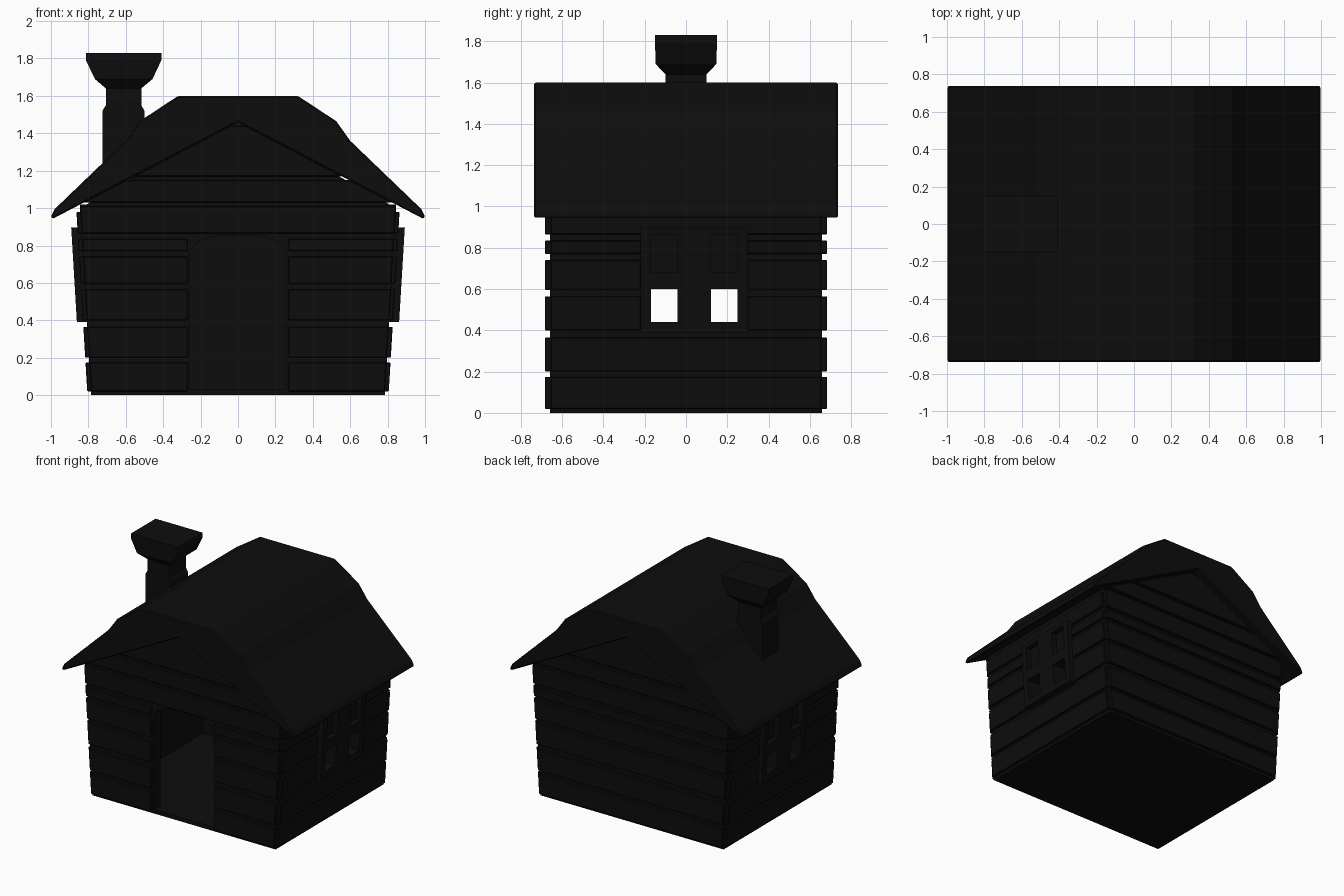
import bpy, bmesh

if "Cube" in bpy.data.objects:
    bpy.data.objects.remove(bpy.data.objects["Cube"], do_unlink=True)

charcoal = bpy.data.materials.new("charcoal")
charcoal.use_nodes = True
COLOUR = (0.004, 0.004, 0.004, 1)
charcoal.diffuse_color = COLOUR
charcoal.node_tree.nodes["Principled BSDF"].inputs["Base Color"].default_value = COLOUR


def loft(name, rings, bevel=0):
    """Closed solid through a stack of matching rings."""
    bm = bmesh.new()
    loops = [[bm.verts.new(p) for p in ring] for ring in rings]
    bm.faces.new(loops[0])
    bm.faces.new(loops[-1])
    for a, b in zip(loops, loops[1:]):
        for i in range(len(a)):
            j = (i + 1) % len(a)
            bm.faces.new((a[i], a[j], b[j], b[i]))
    bmesh.ops.recalc_face_normals(bm, faces=bm.faces)
    mesh = bpy.data.meshes.new(name)
    bm.to_mesh(mesh)
    bm.free()
    mesh.materials.append(charcoal)
    obj = bpy.data.objects.new(name, mesh)
    bpy.context.collection.objects.link(obj)
    if bevel:
        mod = obj.modifiers.new("soft_edges", "BEVEL")
        mod.width = bevel
        mod.segments = 1
    return obj


def extrude_y(name, profile, y0, y1, bevel=0):
    return loft(name, [[(x, y, z) for x, z in profile] for y in (y0, y1)], bevel)


def flare(z):
    """Outer half width of the house, which leans outward."""
    return 0.805 + 0.06 * z


def side_block(name, side, y0, y1, z0, z1, inner, outer, bevel=0):
    """Block following the leaning side wall, offset from its surface."""
    rings = []
    for z in (z0, z1):
        a, b = side * (flare(z) + inner), side * (flare(z) + outer)
        rings.append([(a, y0, z), (b, y0, z), (b, y1, z), (a, y1, z)])
    return loft(name, rings, bevel)


def mirrored(half):
    """Profile from its right half, listed outward from the centre line."""
    return half + [(-x, z) for x, z in reversed(half) if x > 0]


BANDS = [(0.02, 0.175), (0.2, 0.365), (0.4, 0.565), (0.595, 0.74),
         (0.77, 0.835), (0.865, 1.01), (1.03, 1.15), (1.17, 1.44)]
WALL, SKIN, ROOM = 0.66, 0.684, 0.58
DOOR = 0.26

# Floor
w0, w1 = flare(0) - 0.02, flare(0.03) - 0.02
extrude_y("floor", [(-w0, 0), (w0, 0), (w1, 0.03), (-w1, 0.03)], -WALL, WALL)

# Gable walls, the front one with an arched doorway
eave = (flare(1) - 0.02, 1.0)
arch = [(0, 0.85), (0.13, 0.85), (0.21, 0.825), (DOOR, 0.77), (DOOR, 0.0)]
foot = (flare(0) - 0.02, 0)
left_side = [(-x, z) for x, z in (foot, eave)]
front_outline = arch + [foot, eave, (0, 1.47)] + left_side[::-1] + [(-x, z) for x, z in arch[:0:-1]]
extrude_y("front_wall", front_outline, -WALL, -ROOM)
extrude_y("back_wall", [foot, eave, (0, 1.47)] + left_side[::-1], ROOM, WALL)


def half_width(z):
    return max(0.01, min(flare(z) - 0.022, (1.46 - z) / 0.52))


# Horizontal planks on both gable walls
for n, (z0, z1) in enumerate(BANDS):
    a, b = half_width(z0), half_width(z1)
    full = [(-a, z0), (a, z0), (b, z1), (-b, z1)]
    extrude_y(f"back_plank_{n}", full, WALL - 0.01, SKIN, 0.004)
    if z1 < 0.85:
        gap = DOOR + 0.01
        for side, word in ((1, "left"), (-1, "right")):
            part = [(side * gap, z0), (side * a, z0), (side * b, z1), (side * gap, z1)]
            extrude_y(f"front_plank_{word}_{n}", part, -SKIN, -WALL + 0.01, 0.004)
    else:
        extrude_y(f"front_plank_{n}", full, -SKIN, -WALL + 0.01, 0.004)

# Side walls with planks and a four-pane window
Y0, Y1, Z0, Z1 = -0.22, 0.30, 0.39, 0.895
for side, word in ((1, "left"), (-1, "right")):
    for part, y0, y1, z0, z1 in (("lower", -WALL, WALL, 0, Z0), ("upper", -WALL, WALL, Z1, 1.02),
                                 ("front", -WALL, Y0, Z0, Z1), ("back", Y1, WALL, Z0, Z1)):
        side_block(f"{word}_wall_{part}", side, y0, y1, z0, z1, -0.1, -0.02)
    for n, (z0, z1) in enumerate(BANDS[:6]):
        z1 = min(z1, 0.98)
        spans = [(-0.655, 0.655)]
        if z1 > Z0 and z0 < Z1 - 0.04:
            spans = [(-0.655, Y0), (Y1, 0.655)]
        for k, (y0, y1) in enumerate(spans):
            side_block(f"{word}_plank_{n}_{k}", side, y0, y1, z0, z1, -0.03, 0, 0.004)
    # Window frame: uprights, rails and closed upper panes
    for k, (y0, y1) in enumerate(((Y0, -0.17), (-0.04, 0.12), (0.25, Y1))):
        side_block(f"{word}_window_upright_{k}", side, y0, y1, Z0, Z1, -0.1, 0.033)
    for k, (y0, y1) in enumerate(((-0.17, -0.04), (0.12, 0.25))):
        for m, (z0, z1) in enumerate(((Z0, 0.44), (0.6, 0.68), (0.865, Z1))):
            side_block(f"{word}_window_rail_{k}_{m}", side, y0, y1, z0, z1, -0.1, 0.033)
        side_block(f"{word}_window_shutter_{k}", side, y0, y1, 0.68, 0.865, -0.06, -0.01)

# Thick gambrel roof with a plain pitched underside
crown = [(0.32, 1.6), (0.525, 1.465), (0.6, 1.36), (0.98, 0.995), (1.0, 0.955), (0.992, 0.942)]
roof_outline = crown + [(0, 1.46)] + [(-x, z) for x, z in reversed(crown)]
extrude_y("roof", roof_outline, -0.737, 0.737, 0.01)

# Chimney: stacked rectangles of x range, y half depth and height
STACK = [(-0.725, -0.5, 0.1, 1.1), (-0.725, -0.5, 0.1, 1.52), (-0.707, -0.517, 0.1, 1.55),
         (-0.707, -0.517, 0.1, 1.64), (-0.765, -0.457, 0.147, 1.69),
         (-0.813, -0.41, 0.15, 1.79), (-0.813, -0.41, 0.15, 1.83)]
loft("chimney", [[(a, -d, z), (b, -d, z), (b, d, z), (a, d, z)] for a, b, d, z in STACK])
